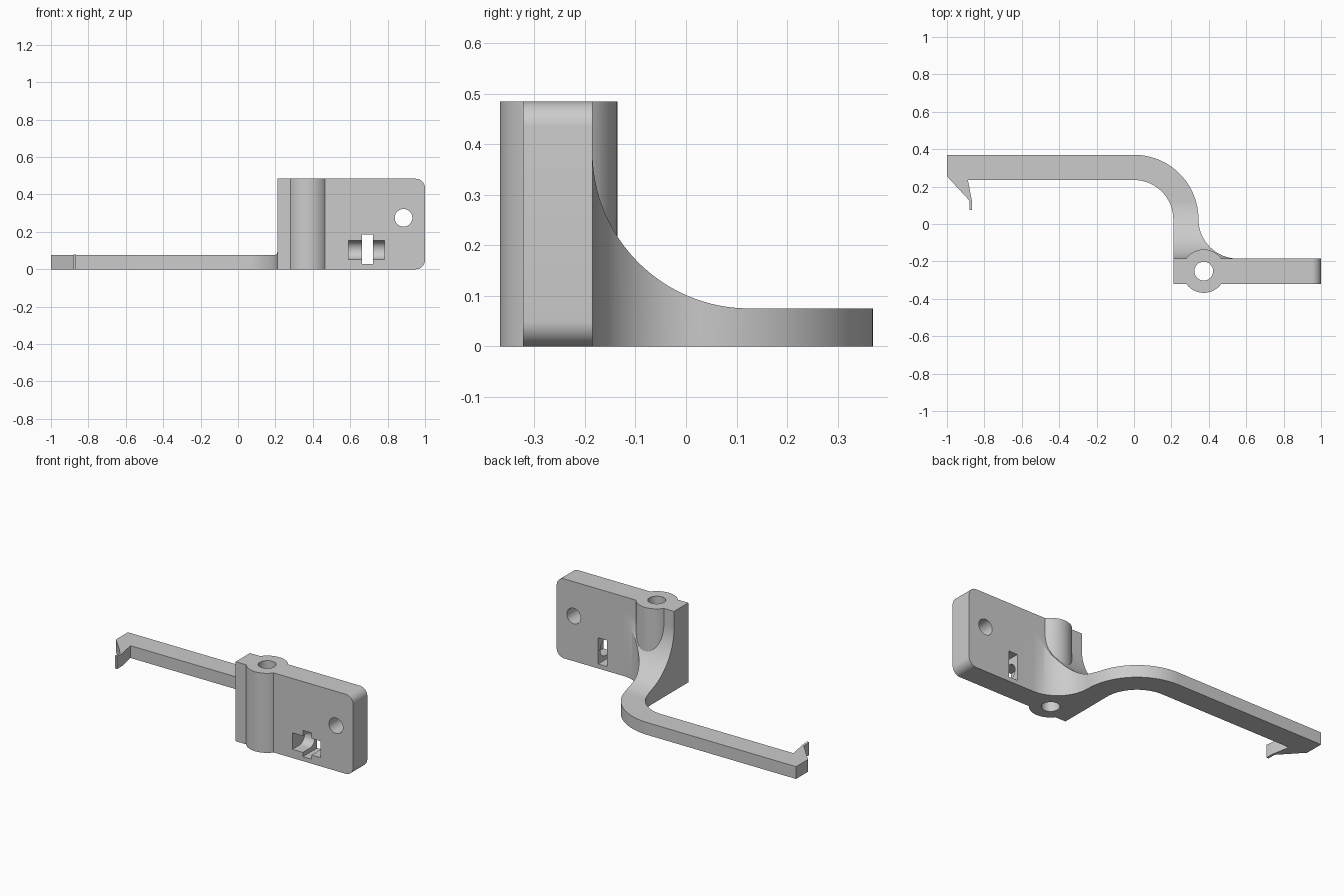
import bpy
import bmesh
from math import sin, cos, radians

old = bpy.data.objects.get("Cube")
if old:
    bpy.data.objects.remove(old, do_unlink=True)

grey = bpy.data.materials.new("light grey")
grey.use_nodes = True
grey.diffuse_color = (0.6, 0.6, 0.6, 1)
grey.node_tree.nodes["Principled BSDF"].inputs["Base Color"].default_value = grey.diffuse_color


def arc(cx, cy, r, start, end, steps=24):
    """Points along an arc, angles in degrees."""
    angles = [radians(start + (end - start) * i / steps) for i in range(steps + 1)]
    return [(cx + r * cos(a), cy + r * sin(a)) for a in angles]


def circle(cx, cy, r, steps=64):
    return arc(cx, cy, r, 0, 360, steps)[:-1]


def box(u0, u1, v0, v1):
    return [(u0, v0), (u1, v0), (u1, v1), (u0, v1)]


def prism(name, outline, low, high, axis="z"):
    """Extrude a flat outline along one axis."""
    place = {"x": lambda u, v, w: (w, u, v),
             "y": lambda u, v, w: (u, w, v),
             "z": lambda u, v, w: (u, v, w)}[axis]
    bm = bmesh.new()
    bottom = [bm.verts.new(place(u, v, low)) for u, v in outline]
    top = [bm.verts.new(place(u, v, high)) for u, v in outline]
    bm.faces.new(bottom)
    bm.faces.new(top)
    for i in range(len(outline)):
        j = (i + 1) % len(outline)
        bm.faces.new((bottom[i], bottom[j], top[j], top[i]))
    bmesh.ops.recalc_face_normals(bm, faces=bm.faces)
    mesh = bpy.data.meshes.new(name)
    bm.to_mesh(mesh)
    bm.free()
    obj = bpy.data.objects.new(name, mesh)
    bpy.context.collection.objects.link(obj)
    mesh.materials.append(grey)
    return obj


def combine(target, other, operation):
    """Apply a boolean and discard the helper."""
    mod = target.modifiers.new(operation, "BOOLEAN")
    mod.operation = operation
    mod.solver = "EXACT"
    mod.object = other
    bpy.context.view_layer.objects.active = target
    bpy.ops.object.modifier_apply(modifier=mod.name)
    bpy.data.objects.remove(other, do_unlink=True)


LEFT, BACK, FRONT, TOP = 0.21, -0.185, -0.322, 0.484
BOSS = (0.373, -0.252)
BEND_Y = 0.025

# Plate with two rounded corners at the free end
corner = 0.05
plate_outline = ([(LEFT, 0)]
                 + arc(1 - corner, corner, corner, -90, 0, 12)
                 + arc(1 - corner, TOP - corner, corner, 0, 90, 12)
                 + [(LEFT, TOP)])
bracket = prism("hooked_bracket", plate_outline, FRONT, BACK, "y")

# Pivot boss
boss = prism("pivot_boss", circle(*BOSS, 0.116), 0, TOP)

# Arm with hook, quarter bend and flared root
hook = [(-0.888, 0.235), (-0.866, 0.12), (-0.866, 0.074), (-0.88, 0.074),
        (-0.88, 0.125), (-1, 0.255), (-1, 0.37)]
arm_outline = (hook
               + arc(0, BEND_Y, 0.345, 90, 0)
               + arc(0.555, BEND_Y, 0.21, 180, 270)
               + [(0.555, -0.25), (LEFT, -0.25)]
               + arc(0, BEND_Y, 0.21, 0, 90))
arm = prism("arm", arm_outline, 0, 0.4)

# Concave sweep that thins the arm away from the plate
sweep = (arc(0.125, 0.385, 0.31, 180, 270, 32)
         + [(0.6, 0.075), (0.6, 0.6), (BACK, 0.6)])
combine(arm, prism("sweep_cutter", sweep, -1.2, 1.2, "x"), "DIFFERENCE")

combine(bracket, arm, "UNION")
combine(bracket, boss, "UNION")

# Pivot hole, screw hole, through slot and round-bottomed pocket
pocket = [(-0.5, 0.053)] + arc(-0.255, 0.103, 0.05, -90, 90, 20) + [(-0.5, 0.153)]
cutters = [
    ("pivot_hole", circle(*BOSS, 0.05), -0.1, 0.6, "z"),
    ("screw_hole", circle(0.885, 0.275, 0.047), -0.5, 0, "y"),
    ("slot", box(0.662, 0.721, 0.027, 0.187), -0.5, 0, "y"),
    ("pocket", pocket, 0.592, 0.782, "x"),
]
for cutter in cutters:
    combine(bracket, prism(*cutter), "DIFFERENCE")

# Smooth the curved walls, keep hard edges
bpy.ops.object.select_all(action="DESELECT")
bracket.select_set(True)
bpy.context.view_layer.objects.active = bracket
bpy.ops.object.shade_smooth_by_angle(angle=radians(25))
